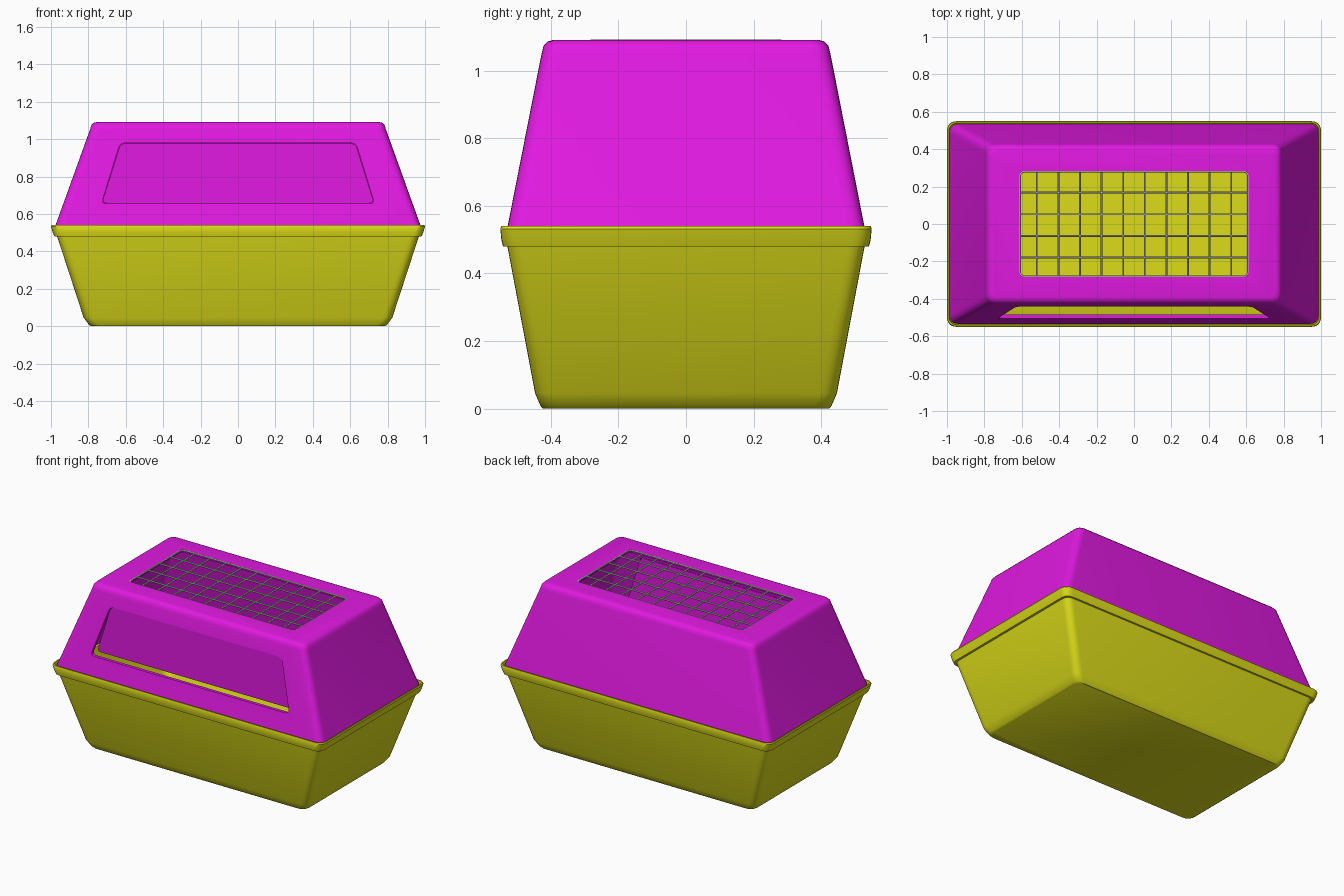
import bpy, bmesh
from mathutils import Vector

if "Cube" in bpy.data.objects:
    bpy.data.objects.remove(bpy.data.objects["Cube"])


def material(name, rgb):
    m = bpy.data.materials.new(name)
    m.diffuse_color = (*rgb, 1)
    m.use_nodes = True
    m.node_tree.nodes["Principled BSDF"].inputs["Base Color"].default_value = m.diffuse_color
    return m


YELLOW = material("yellow_plastic", (0.72, 0.72, 0.01))
MAGENTA = material("magenta_plastic", (0.75, 0.01, 0.75))


def round_poly(pts, r, n=6):
    """2D polygon with rounded corners."""
    out = []
    for i, p in enumerate(pts):
        p = Vector(p)
        a = p + (Vector(pts[i - 1]) - p).normalized() * r
        b = p + (Vector(pts[(i + 1) % len(pts)]) - p).normalized() * r
        for k in range(n + 1):
            t = k / n
            out.append(a * (1 - t) ** 2 + p * 2 * t * (1 - t) + b * t * t)
    return out


def rect(hx, hy):
    return [(-hx, -hy), (hx, -hy), (hx, hy), (-hx, hy)]


def loft(name, rings, mat=None):
    """Closed solid skinned through loops of 3D points, capped at both ends."""
    bm = bmesh.new()
    loops = [[bm.verts.new(p) for p in ring] for ring in rings]
    for lo, hi in zip(loops, loops[1:]):
        for i in range(len(lo)):
            bm.faces.new((lo[i - 1], lo[i], hi[i], hi[i - 1]))
    bm.faces.new(loops[0])
    bm.faces.new(loops[-1])
    bmesh.ops.recalc_face_normals(bm, faces=bm.faces)
    me = bpy.data.meshes.new(name)
    bm.to_mesh(me)
    bm.free()
    ob = bpy.data.objects.new(name, me)
    bpy.context.collection.objects.link(ob)
    if mat:
        me.materials.append(mat)
    return ob


def shell(name, profile, mat):
    """Profile entries: half x, half y, height, corner radius."""
    return loft(name, [[(p.x, p.y, z) for p in round_poly(rect(hx, hy), r)]
                       for hx, hy, z, r in profile], mat)


def activate(ob):
    bpy.ops.object.select_all(action='DESELECT')
    bpy.context.view_layer.objects.active = ob
    ob.select_set(True)


def cut(ob, cutter):
    cutter.hide_render = True
    mod = ob.modifiers.new("opening", 'BOOLEAN')
    mod.operation = 'DIFFERENCE'
    mod.solver = 'EXACT'
    mod.object = cutter
    activate(ob)
    bpy.ops.object.modifier_apply(modifier=mod.name)
    bpy.data.objects.remove(cutter)


def smooth(ob):
    activate(ob)
    bpy.ops.object.shade_smooth_by_angle(angle=0.6)


# Tub: outside from the floor up, over the stepped rim, down the inside
tub = shell("tub", [
    (.785, .425, 0, .05), (.797, .431, .008, .05), (.825, .447, .045, .05),
    (.967, .529, .48, .05),
    (.982, .542, .48, .055), (.990, .547, .50, .055), (1.0, .55, .532, .055),
    (.997, .547, .54, .055), (.990, .540, .54, .05), (.987, .537, .51, .05),
    (.955, .515, .505, .05), (.81, .432, .06, .05), (.77, .41, .02, .05)], YELLOW)

# Lid: hollow tapered cover, inside top to inside bottom, then outside upward
lid = shell("lid", [
    (.75, .385, 1.073, .04), (.77, .405, 1.055, .04), (.962, .512, .511, .04),
    (.986, .534, .511, .05), (.79, .427, 1.055, .05), (.785, .422, 1.074, .05),
    (.773, .410, 1.087, .045), (.755, .392, 1.092, .04)], MAGENTA)

# Roof opening
roof = round_poly(rect(.612, .283), .03)
cut(lid, loft("roof_cutter", [[(p.x, p.y, z) for p in roof] for z in (1.0, 1.2)]))


# Front doorway, and the door hanging straight down inside it
def trapezoid(inset=0):
    pts = [(-.73 + inset, .655 + inset), (.73 - inset, .655 + inset),
           (.63 - inset, .98 - inset), (-.63 + inset, .98 - inset)]
    return round_poly(pts, .03)


def prism(name, outline, y0, y1, mat=None):
    return loft(name, [[(p.x, y, p.y) for p in outline] for y in (y0, y1)], mat)


cut(lid, prism("door_cutter", trapezoid(), -.7, -.3))
door = prism("door", trapezoid(.002), -.438, -.42, MAGENTA)

# Wire grille with its frame
curve = bpy.data.curves.new("roof_grille", 'CURVE')
curve.dimensions = '3D'
curve.bevel_depth = .005
curve.bevel_resolution = 1


def wire(points, cyclic=False):
    s = curve.splines.new('POLY')
    s.points.add(len(points) - 1)
    for sp, p in zip(s.points, points):
        sp.co = (*p, 1)
    s.use_cyclic_u = cyclic


Z = 1.082
for i in range(10):
    x = (i - 4.5) * .1155
    wire([(x, -.28, Z), (x, .28, Z)])
for i in range(4):
    y = (i - 1.5) * .116 - .006
    wire([(-.61, y, Z), (.61, y, Z)])
wire([(p.x, p.y, Z + .006) for p in round_poly(rect(.61, .281), .03)], True)
grille = bpy.data.objects.new("roof_grille", curve)
bpy.context.collection.objects.link(grille)
activate(grille)
bpy.ops.object.convert(target='MESH')

for ob in (tub, lid, door):
    smooth(ob)
